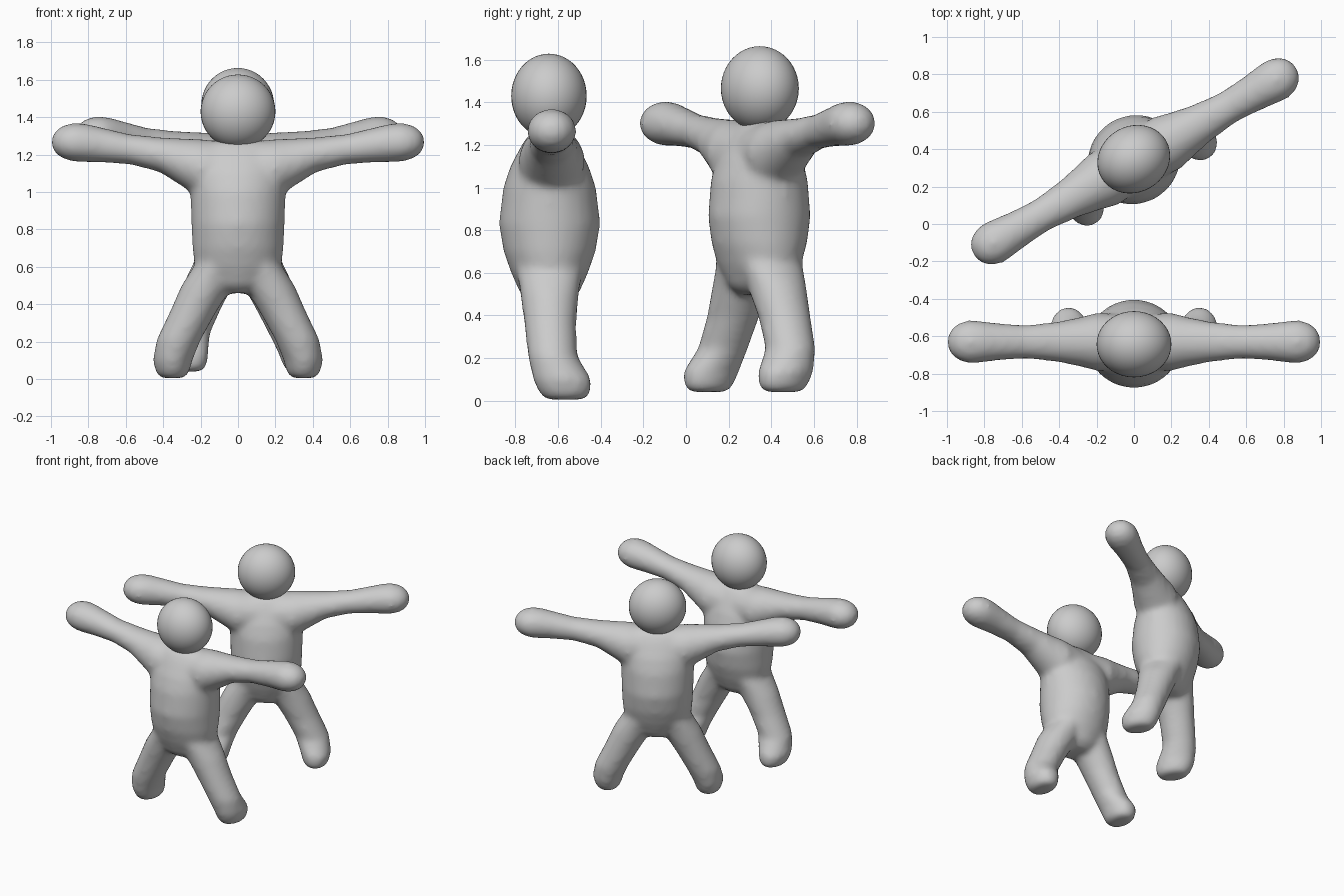
import bpy, bmesh, math
from mathutils import Vector, Matrix

if "Cube" in bpy.data.objects:
    bpy.data.objects.remove(bpy.data.objects["Cube"])

grey = bpy.data.materials.new("light_grey")
grey.diffuse_color = (0.6, 0.6, 0.6, 1)
grey.use_nodes = True
grey.node_tree.nodes["Principled BSDF"].inputs["Base Color"].default_value = grey.diffuse_color
SEG = 28
GROW = 0.006  # offsets the slight shrink of the smoothing


def loft(bm, rings, u, v):
    """Skin closed elliptical rings given as (centre, radius_u, radius_v)."""
    loops = []
    for c, ru, rv in rings:
        loop = []
        for i in range(SEG):
            a = 2 * math.pi * i / SEG
            p = Vector(c) + u * (ru + GROW) * math.cos(a) + v * (rv + GROW) * math.sin(a)
            loop.append(bm.verts.new(p))
        loops.append(loop)
    for a, b in zip(loops, loops[1:]):
        for i in range(SEG):
            j = (i + 1) % SEG
            bm.faces.new((a[i], a[j], b[j], b[i]))
    bm.faces.new(loops[0])
    bm.faces.new(loops[-1])


X, Y, Z = Vector((1, 0, 0)), Vector((0, 1, 0)), Vector((0, 0, 1))

# torso: height, half width, half depth
TORSO = [(0.46, 0.09, 0.08), (0.5, 0.16, 0.13), (0.6, 0.225, 0.175), (0.7, 0.238, 0.21),
         (0.83, 0.244, 0.232), (1.0, 0.248, 0.212), (1.1, 0.25, 0.178),
         (1.2, 0.24, 0.125), (1.25, 0.21, 0.09), (1.275, 0.16, 0.05)]
# arm: x, centre z, half height, half depth
ARM = [(0.05, 1.12, 0.14, 0.14), (0.2, 1.125, 0.152, 0.15), (0.28, 1.152, 0.128, 0.128),
       (0.42, 1.2, 0.087, 0.1), (0.58, 1.229, 0.075, 0.084), (0.74, 1.253, 0.089, 0.095),
       (0.82, 1.263, 0.098, 0.106), (0.88, 1.266, 0.098, 0.112),
       (0.94, 1.267, 0.082, 0.093), (0.98, 1.267, 0.052, 0.06), (0.997, 1.267, 0.015, 0.02)]
# leg: z, centre x, half width, centre y, half depth
LEG = [(0.62, 0.11, 0.11, 0.0, 0.15), (0.5, 0.165, 0.132, 0.0, 0.132),
       (0.36, 0.24, 0.119, 0.003, 0.116), (0.21, 0.317, 0.113, 0.014, 0.11),
       (0.1, 0.35, 0.1, 0.06, 0.132), (0.04, 0.35, 0.085, 0.072, 0.118),
       (0.005, 0.35, 0.06, 0.075, 0.09)]


def add_object(name, bm, place):
    bmesh.ops.recalc_face_normals(bm, faces=bm.faces)
    for f in bm.faces:
        f.smooth = True
    mesh = bpy.data.meshes.new(name)
    bm.to_mesh(mesh)
    bm.free()
    mesh.materials.append(grey)
    ob = bpy.data.objects.new(name, mesh)
    bpy.context.collection.objects.link(ob)
    ob.matrix_world = place
    return ob


def figure(prefix, place):
    # torso, arms and legs fused into one soft skin
    bm = bmesh.new()
    loft(bm, [((0, 0, z), rx, ry) for z, rx, ry in TORSO], X, Y)
    for s in (-1, 1):
        loft(bm, [((s * x, 0.01, z), ry, rz) for x, z, rz, ry in ARM], Y, Z)
        loft(bm, [((s * x, y, z), rx, ry) for z, x, rx, y, ry in LEG], X, Y)
    body = add_object(prefix + "_body", bm, place)
    fuse = body.modifiers.new("fuse", 'REMESH')
    fuse.mode = 'VOXEL'
    fuse.voxel_size = 0.018
    fuse.use_smooth_shade = True
    soft = body.modifiers.new("soften", 'SMOOTH')
    soft.factor = 0.5
    soft.iterations = 12
    # slightly flattened ball head
    bm = bmesh.new()
    bmesh.ops.create_uvsphere(bm, u_segments=40, v_segments=24, radius=1)
    bm.transform(Matrix.Translation((0, -0.003, 1.43)) @ Matrix.Diagonal((0.2, 0.177, 0.198, 1)))
    add_object(prefix + "_head", bm, place)


# two figures, back to back and one turned
figure("front", Matrix.Translation((0, -0.64, 0)))
figure("rear", Matrix.Translation((0, 0.344, 0.035)) @ Matrix.Rotation(math.radians(210), 4, 'Z'))
